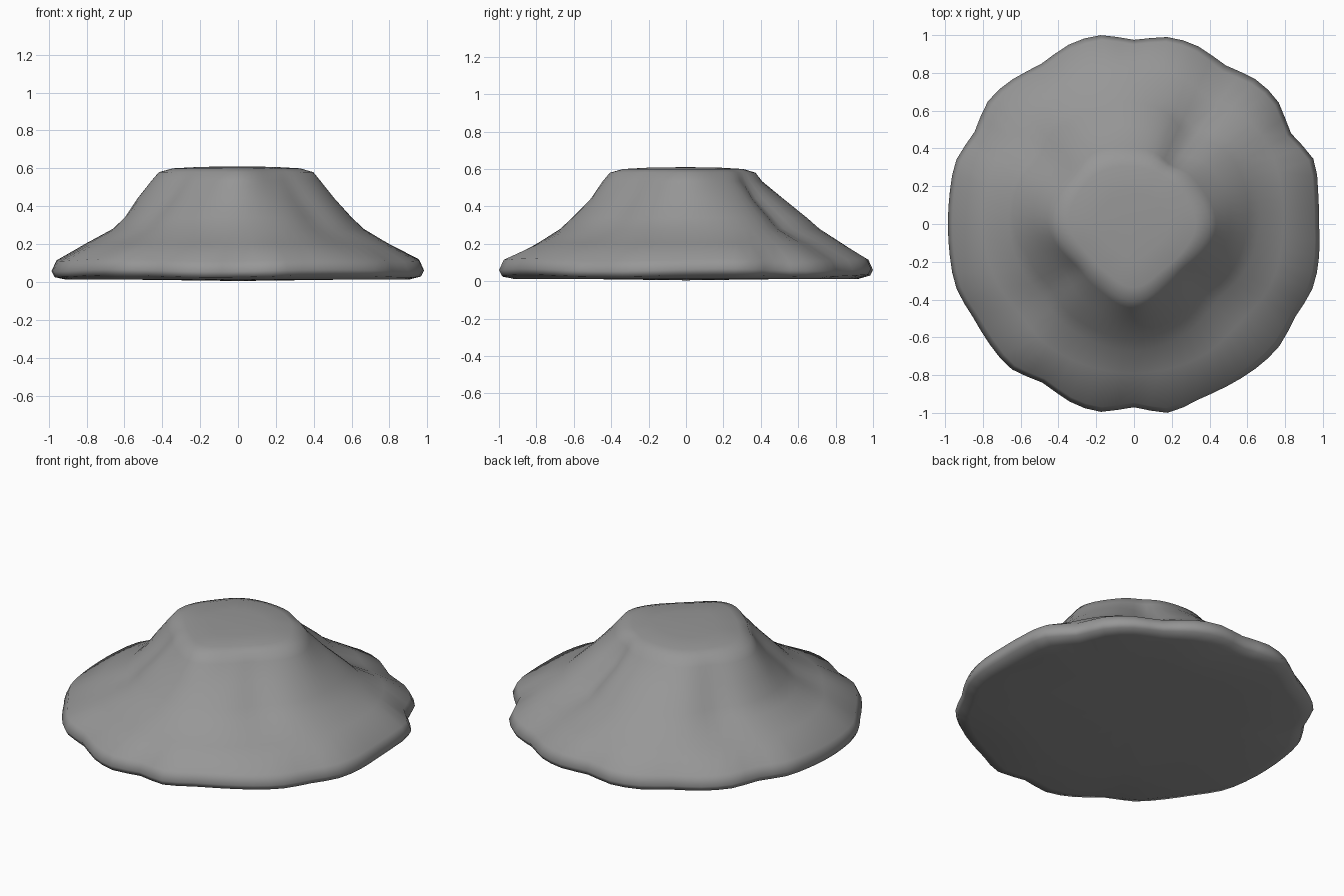
import bpy, bmesh, math

old = bpy.data.objects.get("Cube")
if old:
    bpy.data.objects.remove(old, do_unlink=True)


def ring_value(table, angle):
    """Smooth cyclic interpolation of evenly spaced values round a circle."""
    n = len(table)
    t = angle / math.tau * n
    i = int(t)
    f = t - i
    a, b, c, d = (table[(i + k) % n] for k in (-1, 0, 1, 2))
    return b + 0.5 * f * (c - a + f * (2*a - 5*b + 4*c - d + f * (3*(b - c) + d - a)))


# Radii round the mound, anticlockwise from +x
rim = [.98, .99, 1.01, .96, 1.0, 1.0, .97, 1.0, 1.005,
       .975, 1.015, 1.01, .98, 1.0, 1.01, .975, 1.0, .99,
       .985, .99, 1.0, .985, .995, 1.005, .97, 1.0, 1.01,
       .97, 1.015, .99, .99, 1.0, 1.005, .985, 1.005, .995]
skirt = [.79, .82, .82, .83, .82, .81, .80, .79, .79, .79, .79, .80]
waist = [.63, .66, .63, .68, .67, .64, .63, .61, .62, .64, .61, .61]
neck = [.51, .51, .48, .52, .53, .53, .53, .47, .49, .51, .47, .48]
brow = [.41, .38, .37, .38, .41, .42, .43, .37, .37, .42, .36, .37]

# Gullies running down the flanks: bearing in degrees, half width, depth
gullies = [(58, 10, .06), (142, 12, .04), (218, 10, .025), (318, 14, .04)]


def gully_depth(angle):
    bearing = math.degrees(angle)
    return sum(d * math.exp(-((bearing - b) / w) ** 2) for b, w, d in gullies)


# Each level: radius table, scale, height, gully strength
levels = [
    (rim, .55, .012, 0), (rim, .92, .012, 0), (rim, .985, .03, 0),
    (rim, 1.0, .06, 0), (rim, .975, .115, .2), (skirt, 1.0, .205, .8),
    (waist, 1.05, .28, 1), (waist, .95, .34, 1), (neck, 1.0, .44, .8),
    (brow, 1.06, .535, .4), (brow, .97, .58, .2), (brow, .80, .60, 0),
    (brow, .45, .608, 0),
]

SIDES = 72
bm = bmesh.new()
rings = []
for level, (table, scale, height, strength) in enumerate(levels):
    ring = []
    for s in range(SIDES):
        a = math.tau * s / SIDES
        r = ring_value(table, a) * scale - gully_depth(a) * strength
        # slight unevenness along the foot
        z = height + (.006 * math.sin(5 * a + .6) if 2 <= level <= 4 else 0)
        ring.append(bm.verts.new((r * math.cos(a), r * math.sin(a), z)))
    rings.append(ring)
for low, high in zip(rings, rings[1:]):
    for s in range(SIDES):
        t = (s + 1) % SIDES
        bm.faces.new((low[s], low[t], high[t], high[s]))

# Close the underside and the plateau
for ring, z in ((rings[0], .005), (rings[-1], .61)):
    centre = bm.verts.new((0, 0, z))
    for s in range(SIDES):
        bm.faces.new((ring[s], ring[(s + 1) % SIDES], centre))
bmesh.ops.recalc_face_normals(bm, faces=bm.faces)

mesh = bpy.data.meshes.new("rock_mound")
bm.to_mesh(mesh)
bm.free()
mound = bpy.data.objects.new("rock_mound", mesh)
bpy.context.collection.objects.link(mound)

# Stone colour
stone = bpy.data.materials.new("stone_grey")
stone.use_nodes = True
colour = (.31, .31, .31, 1)
stone.diffuse_color = colour
stone.node_tree.nodes["Principled BSDF"].inputs["Base Color"].default_value = colour
mesh.materials.append(stone)

for face in mesh.polygons:
    face.use_smooth = True
